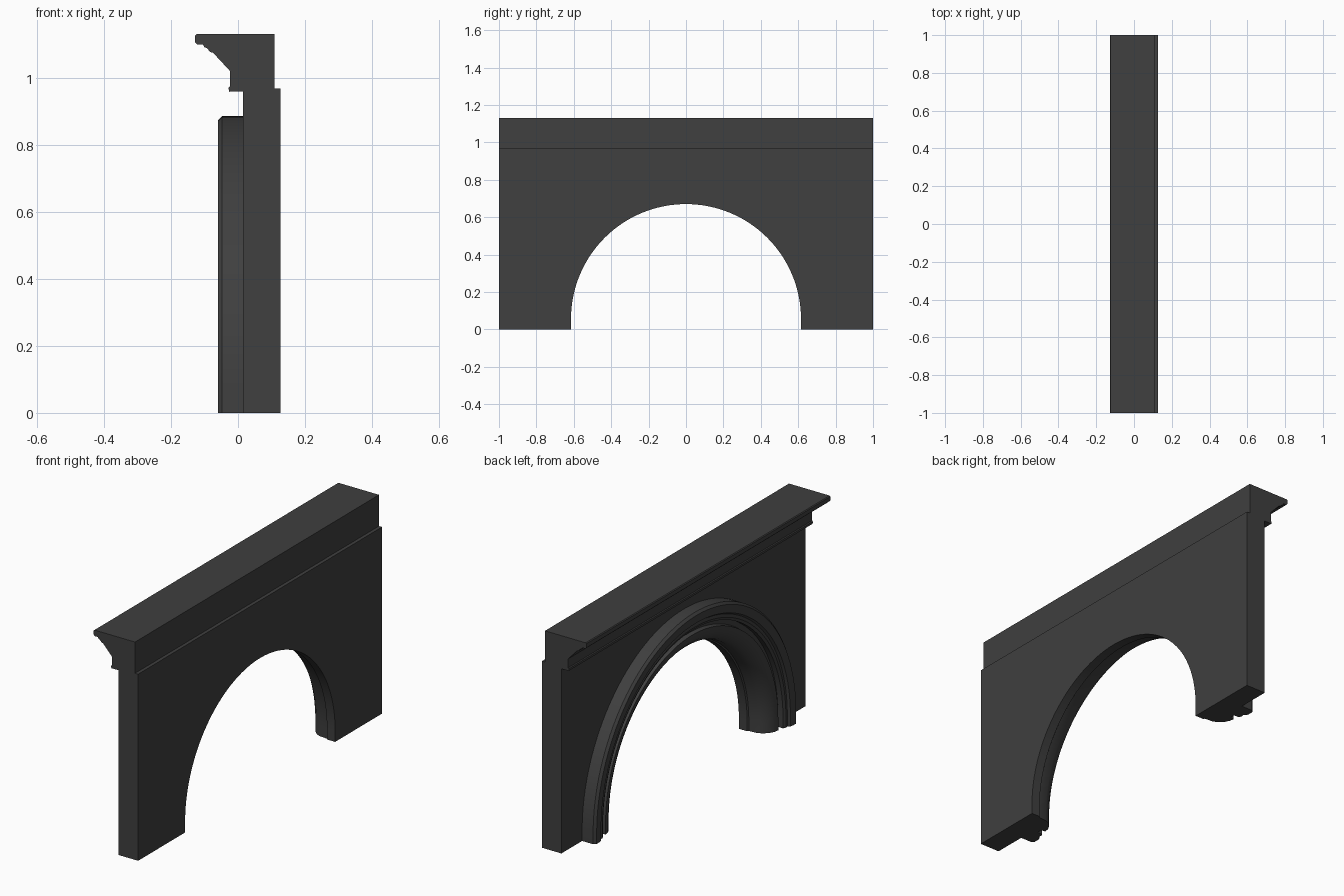
import bpy, bmesh, math

cube = bpy.data.objects.get("Cube")
if cube:
    bpy.data.objects.remove(cube, do_unlink=True)

SPRING = 0.055      # height where the arch starts to curve
OPENING = 0.615     # radius of the opening
SEGMENTS = 64

stone = bpy.data.materials.new("dark_grey_stone")
stone.use_nodes = True
GREY = (0.05, 0.05, 0.05, 1)
stone.diffuse_color = GREY
stone.node_tree.nodes["Principled BSDF"].inputs["Base Color"].default_value = GREY


def arch(radius):
    """Stilted half circle as (y, z), from one foot to the other."""
    pts = [(-radius, 0)]
    for i in range(SEGMENTS + 1):
        a = math.pi * (1 - i / SEGMENTS)
        pts.append((radius * math.cos(a), SPRING + radius * math.sin(a)))
    return pts + [(radius, 0)]


def loft(name, sections):
    """Skin a row of matching closed sections and cap both ends."""
    bm = bmesh.new()
    rings = [[bm.verts.new(p) for p in s] for s in sections]
    n = len(rings[0])
    for a, b in zip(rings, rings[1:]):
        for i in range(n):
            j = (i + 1) % n
            bm.faces.new((a[i], a[j], b[j], b[i]))
    bm.faces.new(rings[0])
    bm.faces.new(rings[-1][::-1])
    bmesh.ops.recalc_face_normals(bm, faces=bm.faces)
    mesh = bpy.data.meshes.new(name)
    bm.to_mesh(mesh)
    bm.free()
    mesh.materials.append(stone)
    obj = bpy.data.objects.new(name, mesh)
    bpy.context.collection.objects.link(obj)
    bpy.ops.object.select_all(action='DESELECT')
    obj.select_set(True)
    bpy.context.view_layer.objects.active = obj
    bpy.ops.object.shade_smooth_by_angle(angle=math.radians(30))
    return obj


# Wall slab: the opening flares towards the moulded side, under the archivolt
def wall_outline(x, radius):
    outline = arch(radius) + [(1, 0), (1, 0.968), (-1, 0.968), (-1, 0)]
    return [(x, y, z) for y, z in outline]


loft("arched_wall", [wall_outline(0.127, OPENING), wall_outline(0.015, 0.67)])

# Archivolt: moulding profile (x, radius) swept around the opening
moulding = [
    (0.127, OPENING), (0.08, OPENING), (0.075, 0.622), (0.03, 0.626),
    (0.005, 0.637), (-0.018, 0.66), (-0.031, 0.685), (-0.034, 0.708),
    (-0.012, 0.712), (-0.012, 0.738), (-0.04, 0.738), (-0.047, 0.752),
    (-0.044, 0.768), (-0.056, 0.776), (-0.06, 0.79), (-0.06, 0.818),
    (-0.048, 0.83), (0.02, 0.83), (0.02, 0.67),
]
rails = [[(x, y, z) for y, z in arch(r)] for x, r in moulding]
loft("archivolt", list(zip(*rails)))

# Cornice: profile (x, z) run along the top of the wall
cornice = [
    (0.109, 1.13), (0.109, 0.96), (-0.027, 0.958), (-0.028, 0.97),
    (-0.024, 0.974), (-0.024, 1.02), (-0.074, 1.074), (-0.084, 1.077),
    (-0.092, 1.088), (-0.101, 1.091), (-0.104, 1.099), (-0.122, 1.099),
    (-0.128, 1.105), (-0.128, 1.126), (-0.124, 1.13),
]
loft("cornice", [[(x, y, z) for x, z in cornice] for y in (-1, 1)])
